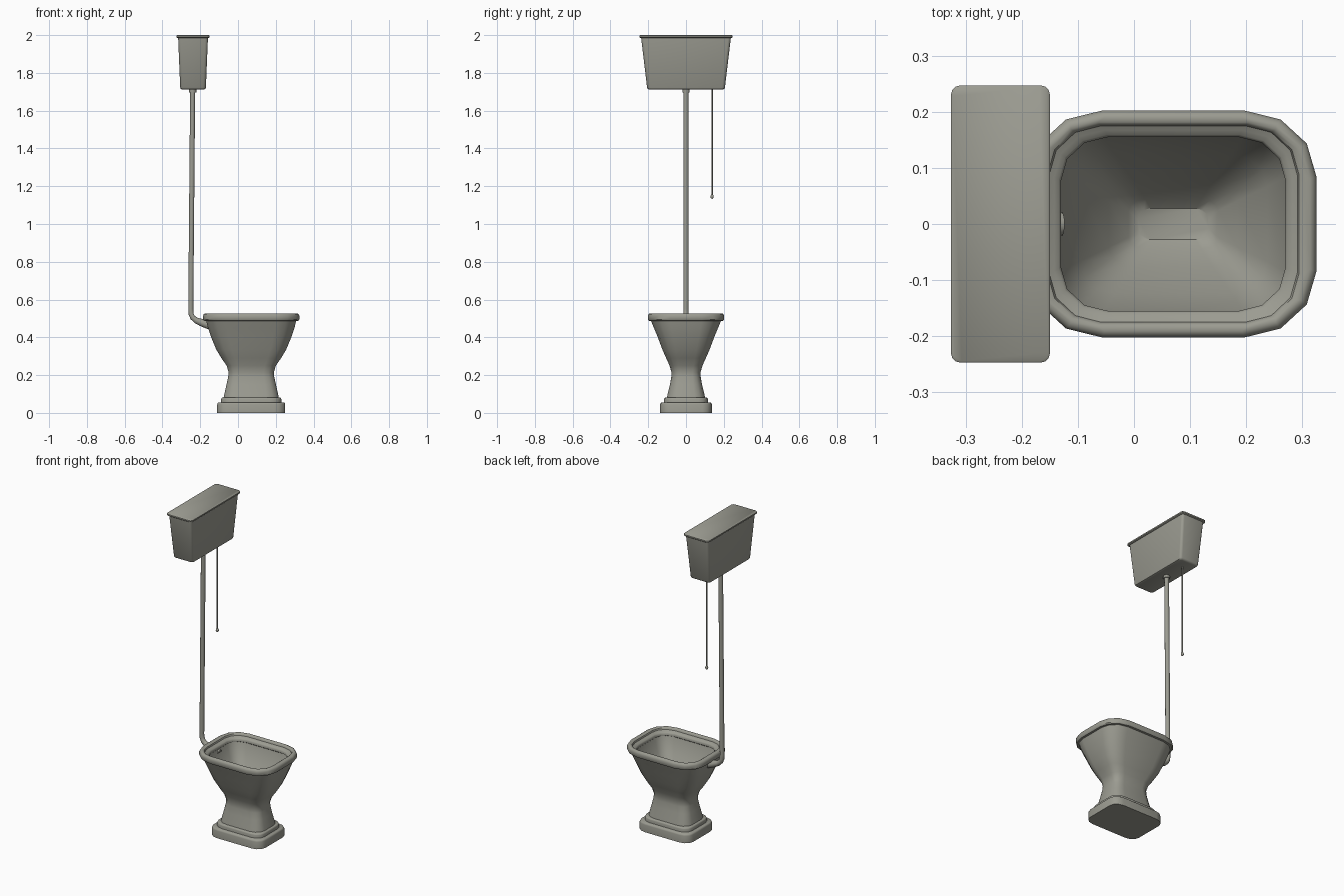
import bpy, bmesh, math
from mathutils import Matrix

if "Cube" in bpy.data.objects:
    bpy.data.objects.remove(bpy.data.objects["Cube"])

mat = bpy.data.materials.new("grey ceramic")
mat.diffuse_color = (0.33, 0.33, 0.285, 1)
mat.use_nodes = True
mat.node_tree.nodes["Principled BSDF"].inputs["Base Color"].default_value = mat.diffuse_color


def finish(obj, angle=40):
    obj.data.materials.clear()
    obj.data.materials.append(mat)
    bpy.ops.object.select_all(action='DESELECT')
    obj.select_set(True)
    bpy.context.view_layer.objects.active = obj
    bpy.ops.object.shade_smooth_by_angle(angle=math.radians(angle))


def add_object(name, bm):
    bmesh.ops.recalc_face_normals(bm, faces=bm.faces)
    me = bpy.data.meshes.new(name)
    bm.to_mesh(me)
    bm.free()
    obj = bpy.data.objects.new(name, me)
    bpy.context.collection.objects.link(obj)
    finish(obj)
    return obj


def ring(bm, cx, hx, hy, z, rx, ry, segs=3):
    """Rounded rectangle loop of vertices."""
    verts = []
    for q, (sx, sy) in enumerate([(1, 1), (-1, 1), (-1, -1), (1, -1)]):
        for i in range(segs + 1):
            a = math.pi / 2 * (q + i / segs)
            verts.append(bm.verts.new((cx + sx * (hx - rx) + rx * math.cos(a),
                                       sy * (hy - ry) + ry * math.sin(a), z)))
    return verts


def loft(name, cx, sections):
    """Sections are (half x, half y, z, corner x radius, corner y radius)."""
    bm = bmesh.new()
    rings = [ring(bm, cx, *s) for s in sections]
    for a, b in zip(rings, rings[1:]):
        n = len(a)
        for i in range(n):
            j = (i + 1) % n
            bm.faces.new((a[i], a[j], b[j], b[i]))
    bm.faces.new(rings[0][::-1])
    bm.faces.new(rings[-1])
    return add_object(name, bm)


def lathe_solid(name, loc, r1, r2, depth, segs=12):
    bm = bmesh.new()
    bmesh.ops.create_cone(bm, cap_ends=True, segments=segs, radius1=r1, radius2=r2,
                          depth=depth, matrix=Matrix.Translation(loc))
    return add_object(name, bm)


BX, TX = 0.07, -0.238   # bowl and cistern centres

# Stepped foot
loft("plinth", BX, [(hx, hy, z, 0.06, 0.05) for hx, hy, z in
     [(.18, .137, 0), (.18, .137, .045), (.178, .135, .052), (.173, .13, .056)]])
loft("plinth_step", BX, [(hx, hy, z, 0.06, 0.05) for hx, hy, z in
     [(.159, .116, .05), (.159, .116, .074), (.157, .114, .079), (.152, .109, .082)]])

# Pedestal, rim and hollow bowl in one continuous profile
outer = [(.146, .101, .08), (.142, .097, .1), (.131, .085, .15), (.122, .078, .19),
         (.12, .077, .215), (.13, .087, .25), (.158, .105, .29), (.185, .125, .335),
         (.212, .149, .4), (.229, .17, .45), (.238, .185, .487)]
rim = [(.25, .198, .488), (.255, .202, .494), (.255, .202, .514), (.251, .198, .523),
       (.244, .191, .527), (.231, .181, .526), (.224, .177, .522), (.221, .175, .513),
       (.212, .167, .508), (.204, .159, .504), (.2, .155, .498), (.2, .155, .486)]
inner = [(.204, .159, .482), (.195, .15, .45), (.168, .124, .39), (.115, .077, .31),
         (.08, .044, .265), (.063, .028, .25)]
loft("bowl", BX,
     [(x, y, z, x * .45, y * .55) for x, y, z in outer]
     + [(x, y, z, x * .5, y * .58) for x, y, z in rim[:5]]
     + [(x, y, z, x * .42, y * .5) for x, y, z in rim[5:]]
     + [(x, y, z, x * .38, y * .46) for x, y, z in inner[:-1]]
     + [(x, y, z, .022, .02) for x, y, z in inner[-1:]])

# High cistern and lid
loft("cistern", TX, [(x, y, z, .015, .015) for x, y, z in
     [(.058, .194, 1.712), (.065, .202, 1.715), (.068, .206, 1.722), (.079, .238, 1.99)]])
loft("cistern_lid", TX, [(x, y, z, .016, .016) for x, y, z in
     [(.085, .244, 1.986), (.088, .247, 1.989), (.088, .247, 1.997), (.085, .244, 2.0)]])

# Flush pipe, widening where it enters the bowl
curve = bpy.data.curves.new("flush_pipe", 'CURVE')
curve.dimensions = '3D'
curve.bevel_depth = 0.014
curve.bevel_resolution = 3
curve.use_fill_caps = True
path = [(-.24, 1.72, 1), (-.25, .55, 1), (-.249, .525, 1), (-.24, .505, 1.05),
        (-.222, .49, 1.2), (-.195, .479, 1.45), (-.165, .468, 1.6), (-.13, .457, 1.6)]
spline = curve.splines.new('POLY')
spline.points.add(len(path) - 1)
for p, (x, z, r) in zip(spline.points, path):
    p.co = (x, 0, z, 1)
    p.radius = r
pipe = bpy.data.objects.new("flush_pipe", curve)
bpy.context.collection.objects.link(pipe)
bpy.context.view_layer.objects.active = pipe
pipe.select_set(True)
bpy.ops.object.select_all(action='DESELECT')
pipe.select_set(True)
bpy.ops.object.convert(target='MESH')
finish(bpy.context.view_layer.objects.active)
lathe_solid("pipe_collar", (-.24, 0, 1.706), .019, .019, .018, 16)

# Pull cord and its knob
lathe_solid("pull_cord", (-.24, .138, 1.435), .004, .004, .57, 8)
bm = bmesh.new()
bmesh.ops.create_uvsphere(bm, u_segments=12, v_segments=8, radius=.009,
                          matrix=Matrix.Translation((-.24, .138, 1.145)) @ Matrix.Diagonal((1, 1, 1.3, 1)))
add_object("pull_knob", bm)
